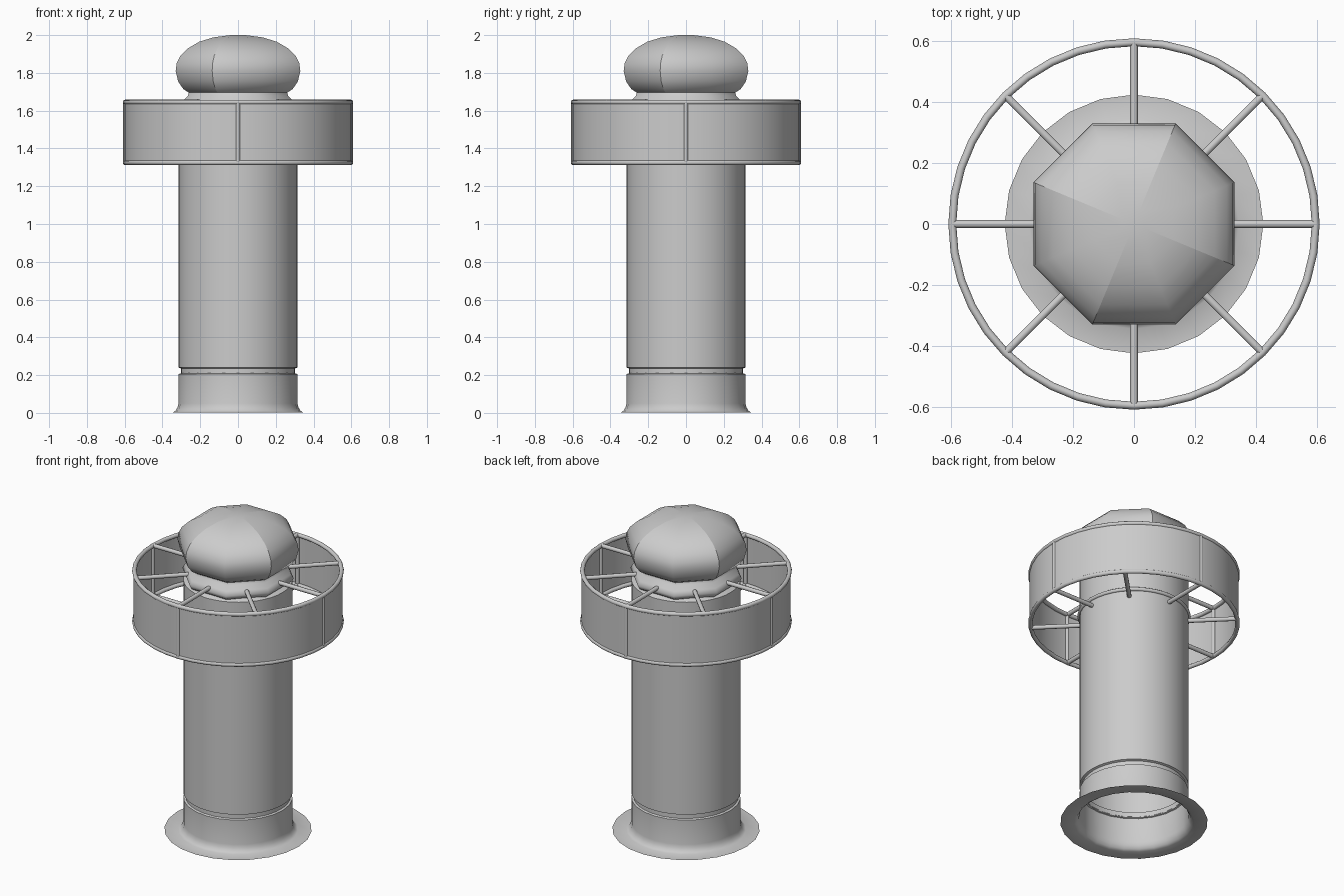
import bpy, bmesh, math
from mathutils import Vector, Matrix

cube = bpy.data.objects.get("Cube")
if cube:
    bpy.data.objects.remove(cube, do_unlink=True)

metal = bpy.data.materials.new("grey_metal")
metal.use_nodes = True
GREY = (0.6, 0.6, 0.6, 1)
metal.diffuse_color = GREY
metal.node_tree.nodes["Principled BSDF"].inputs["Base Color"].default_value = GREY


def finish(name, bm, angle=40):
    bmesh.ops.recalc_face_normals(bm, faces=bm.faces)
    mesh = bpy.data.meshes.new(name)
    bm.to_mesh(mesh)
    bm.free()
    mesh.materials.append(metal)
    obj = bpy.data.objects.new(name, mesh)
    bpy.context.collection.objects.link(obj)
    bpy.ops.object.select_all(action='DESELECT')
    obj.select_set(True)
    bpy.context.view_layer.objects.active = obj
    bpy.ops.object.shade_smooth_by_angle(angle=math.radians(angle))
    return obj


def lathe(name, profile, sides, turn=0.0, angle=40, closed=False):
    """Revolve (radius, height) points about the z axis."""
    bm = bmesh.new()
    spin = Matrix.Rotation(turn, 3, 'Z')
    verts = [bm.verts.new(spin @ Vector((r, 0, z))) for r, z in profile]
    edges = [bm.edges.new(pair) for pair in zip(verts, verts[1:])]
    if closed:
        edges.append(bm.edges.new((verts[-1], verts[0])))
    bmesh.ops.spin(bm, geom=verts + edges, axis=(0, 0, 1), cent=(0, 0, 0),
                   angle=math.tau, steps=sides)
    bmesh.ops.remove_doubles(bm, verts=bm.verts, dist=0.0005)
    return finish(name, bm, angle)


def rod(name, start, end, radius):
    a, b = Vector(start), Vector(end)
    bm = bmesh.new()
    turn = (b - a).to_track_quat('Z', 'Y').to_matrix().to_4x4()
    bmesh.ops.create_cone(bm, cap_ends=True, segments=10, radius1=radius,
                          radius2=radius, depth=(b - a).length,
                          matrix=Matrix.Translation((a + b) / 2) @ turn)
    return finish(name, bm, 50)


def tube_ring(name, radius, z, thick, sides=40):
    circle = [(radius + thick * math.cos(k * math.tau / 10),
               z + thick * math.sin(k * math.tau / 10)) for k in range(10)]
    return lathe(name, circle, sides, angle=50, closed=True)


# Open base sleeve with flat flange, and the column above the groove
lathe("base_flange", [(0.425, 0.002), (0.345, 0.002), (0.33, 0.012),
                      (0.32, 0.03), (0.315, 0.05), (0.315, 0.205),
                      (0.302, 0.21)], 24)
lathe("groove", [(0.302, 0.205), (0.302, 0.24)], 40)
lathe("column", [(0.302, 0.235), (0.315, 0.24), (0.315, 1.59),
                 (0.27, 1.61)], 40)
tube_ring("column_collar", 0.314, 1.37, 0.012)

# Eight-sided cap: lip, neck and dome, with flat sides facing the axes
WIDEN = 1 / math.cos(math.pi / 8)
cap_profile = [(0.27, 1.59), (0.295, 1.61), (0.303, 1.63), (0.29, 1.655),
               (0.265, 1.68), (0.26, 1.695), (0.29, 1.715), (0.317, 1.755),
               (0.33, 1.81), (0.325, 1.85), (0.305, 1.89), (0.265, 1.93),
               (0.205, 1.965), (0.13, 1.988), (0.04, 2.0), (0, 2.0)]
cap = lathe("domed_cap", [(r * WIDEN, z) for r, z in cap_profile], 8,
            math.pi / 8, 50)

# Crease every second ridge of the dome
verts = cap.data.vertices
for edge in cap.data.edges:
    a, b = (verts[i].co for i in edge.vertices)
    mid = (a + b) / 2
    turn = math.degrees(math.atan2(mid.y, mid.x)) % 90
    if abs(a.z - b.z) > 0.005 and mid.z > 1.7 and abs(turn - 67.5) < 1:
        edge.use_edge_sharp = True

# Outer band with tubular rims
lathe("outer_band", [(0.603, 1.325), (0.603, 1.647)], 40)
for label, z in (("lower", 1.325), ("upper", 1.645)):
    tube_ring(label + "_rim", 0.597, z, 0.013)
    for k in range(8):
        c, s = math.cos(k * math.tau / 8), math.sin(k * math.tau / 8)
        rod(label + "_spoke", (0.29 * c, 0.29 * s, z), (0.597 * c, 0.597 * s, z), 0.013)

# Upright posts in the band
for k in range(4):
    c, s = math.cos(k * math.tau / 4), math.sin(k * math.tau / 4)
    rod("band_post", (0.598 * c, 0.598 * s, 1.325), (0.598 * c, 0.598 * s, 1.645), 0.011)
